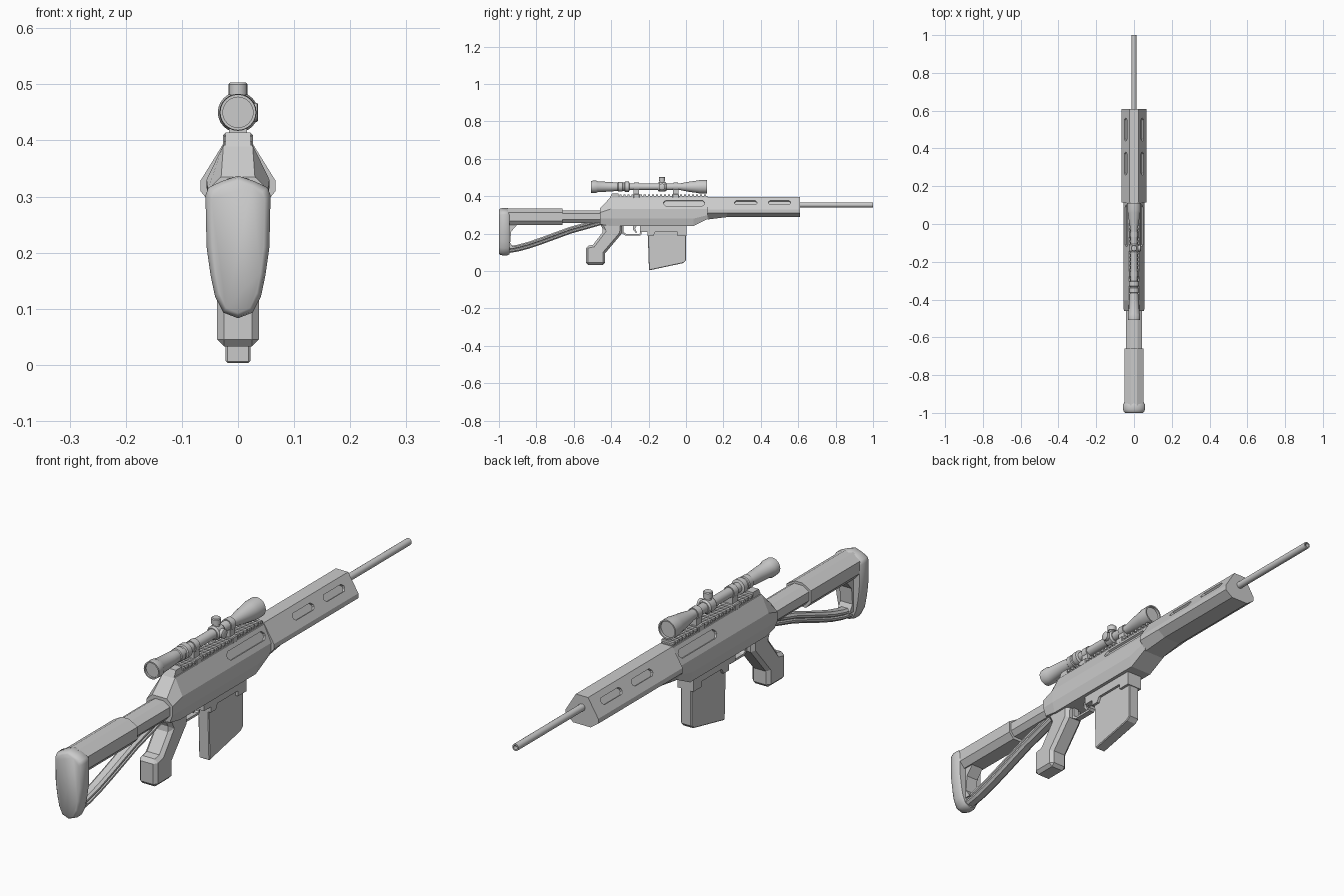
import bpy, bmesh, math
from mathutils import Matrix, Vector


def loft(name, rings, smooth=None):
    """Skin a list of equal-length point rings and cap both ends."""
    bm = bmesh.new()
    vs = [[bm.verts.new(p) for p in r] for r in rings]
    n = len(vs[0])
    for a, b in zip(vs, vs[1:]):
        for i in range(n):
            bm.faces.new((a[i], a[(i + 1) % n], b[(i + 1) % n], b[i]))
    bm.faces.new(vs[0])
    bm.faces.new(vs[-1])
    bmesh.ops.recalc_face_normals(bm, faces=bm.faces)
    me = bpy.data.meshes.new(name)
    bm.to_mesh(me)
    bm.free()
    ob = bpy.data.objects.new(name, me)
    bpy.context.collection.objects.link(ob)
    bpy.ops.object.select_all(action='DESELECT')
    ob.select_set(True)
    bpy.context.view_layer.objects.active = ob
    if smooth:
        bpy.ops.object.shade_smooth_by_angle(angle=math.radians(smooth))
    return ob


def section(y, half):
    """Symmetric cross-section at y from (x, z) points of the right half, top to bottom."""
    left = [(-x, y, z) for x, z in reversed(half) if x > 0]
    return [(x, y, z) for x, z in half] + left


def plate(name, profile, w, chamfer=0.0):
    """Side (y, z) profile extruded symmetrically in x, optionally bevelled."""
    ob = loft(name, [[(x, y, z) for y, z in profile] for x in (-w, w)])
    if chamfer:
        m = ob.modifiers.new("chamfer", 'BEVEL')
        m.width, m.segments, m.limit_method = chamfer, 1, 'ANGLE'
        m.angle_limit = math.radians(60)
    return ob


def box(name, y0, y1, z0, z1, w, chamfer=0.0):
    return plate(name, [(y0, z0), (y1, z0), (y1, z1), (y0, z1)], w, chamfer)


def lathe(name, prof, origin, axis=(0, 1, 0), n=20):
    """Revolve (distance, radius) pairs round an axis through origin."""
    q = Vector((0, 0, 1)).rotation_difference(Vector(axis))
    rings = [[Vector(origin) + q @ Vector((r * math.cos(i * math.tau / n),
                                           r * math.sin(i * math.tau / n), d))
              for i in range(n)] for d, r in prof]
    return loft(name, rings, 35)


def cut_slot(target, x, y0, y1, z, height, tilt):
    """Recess a chamfered slot into both sloped upper faces."""
    c, h = height * 0.35, height / 2
    out = [(y0, h - c), (y0 + c, h), (y1 - c, h), (y1, h - c),
           (y1, c - h), (y1 - c, -h), (y0 + c, -h), (y0, c - h)]
    for s in (-1, 1):
        rot = Matrix.Rotation(-tilt, 3, 'Y')
        rings = []
        for d in (-0.009, 0.02):
            pts = [rot @ Vector((d, y, v)) for y, v in out]
            rings.append([(s * (p.x + x), p.y, p.z + z) for p in pts])
        cutter = loft("slot_cutter", rings)
        cutter.hide_render = True
        m = target.modifiers.new("slot", 'BOOLEAN')
        m.operation, m.object, m.solver = 'DIFFERENCE', cutter, 'EXACT'
        bpy.context.view_layer.objects.active = target
        bpy.ops.object.modifier_apply(modifier=m.name)
        bpy.data.objects.remove(cutter)


# Receiver body with sloped rear and rising front underside
receiver = loft("receiver", [
    section(-0.46, [(0.030, 0.335), (0.054, 0.312), (0.054, 0.28), (0.042, 0.250)]),
    section(-0.405, [(0.026, 0.392), (0.056, 0.330), (0.055, 0.28), (0.045, 0.240)]),
    section(0.04, [(0.026, 0.392), (0.056, 0.330), (0.055, 0.28), (0.045, 0.240)]),
    section(0.12, [(0.026, 0.392), (0.056, 0.330), (0.055, 0.30), (0.045, 0.280)])])
cut_slot(receiver, 0.041, -0.12, 0.10, 0.363, 0.032, math.atan2(0.03, 0.062))

# Handguard with slots, and the barrel
hand_half = [(0.025, 0.396), (0.067, 0.328), (0.067, 0.310), (0.036, 0.288)]
handguard = loft("handguard", [
    section(0.115, hand_half[:3] + [(0.040, 0.275)]),
    section(0.22, hand_half), section(0.61, hand_half)])
for a, b in ((0.26, 0.38), (0.44, 0.56)):
    cut_slot(handguard, 0.044, a, b, 0.365, 0.026, math.atan2(0.042, 0.068))
lathe("barrel", [(0.55, 0.013), (1.0, 0.013), (1.0, 0.008), (0.985, 0.008)],
      (0, 0, 0.353), n=16)

# Top rail with teeth and rear block
box("rail_base", -0.37, 0.115, 0.38, 0.400, 0.022)
for i in range(22):
    y = -0.355 + i * 0.0215
    box("rail_tooth", y, y + 0.011, 0.398, 0.408, 0.025)
plate("rail_rear_block", [(-0.415, 0.375), (-0.36, 0.375), (-0.36, 0.414), (-0.395, 0.414)], 0.022)

# Stock tube, rear sleeve and butt pad
loft("stock_tube", [section(y, [(0.018, 0.324), (0.043, 0.308), (0.043, 0.275), (0.026, 0.256)])
                    for y in (-0.67, -0.44)])
loft("stock_sleeve", [section(y, [(0.016, 0.333), (0.050, 0.313), (0.050, 0.268), (0.030, 0.245)])
                      for y in (-0.96, -0.66)])
pad = [(0, 0.337), (0.03, 0.327), (0.053, 0.316), (0.058, 0.302), (0.056, 0.21),
       (0.049, 0.16), (0.041, 0.122), (0.026, 0.093), (0, 0.083)]
loft("butt_pad", [section(y, [(x * k, 0.21 + (z - 0.21) * (1 - (1 - k) * 0.4)) for x, z in pad])
                  for y, k in ((-1.0, 0.82), (-0.993, 0.94), (-0.98, 1), (-0.955, 1), (-0.945, 0.88))], 50)

# Lower stock strut with grooved sides
path = [(-0.96, 0.112), (-0.90, 0.122), (-0.84, 0.138), (-0.77, 0.162), (-0.62, 0.217), (-0.44, 0.268)]
rings = []
for i, (y, z) in enumerate(path):
    a, b = path[max(i - 1, 0)], path[min(i + 1, len(path) - 1)]
    d = Vector((b[0] - a[0], b[1] - a[1])).normalized()
    half = [(0.012, 0.018), (0.021, 0.011), (0.021, 0.004), (0.016, 0.0),
            (0.021, -0.004), (0.021, -0.011), (0.012, -0.018)]
    full = half + [(-x, t) for x, t in reversed(half)]
    rings.append([(x, y - d.y * t, z + d.x * t) for x, t in full])
loft("stock_strut", rings)
plate("stock_upper_gusset", [(-0.95, 0.25), (-0.90, 0.25), (-0.935, 0.21), (-0.94, 0.15), (-0.92, 0.12), (-0.95, 0.12)], 0.025)

# Pistol grip
plate("grip", [(-0.46, 0.255), (-0.34, 0.255), (-0.343, 0.20), (-0.432, 0.095), (-0.432, 0.033),
               (-0.535, 0.033), (-0.535, 0.132), (-0.497, 0.14), (-0.44, 0.215)], 0.037, 0.012)

# Trigger guard and trigger
plate("trigger_guard", [(-0.345, 0.245), (-0.345, 0.202), (-0.325, 0.190), (-0.245, 0.190), (-0.237, 0.198),
                        (-0.237, 0.245), (-0.245, 0.245), (-0.245, 0.202), (-0.25, 0.198),
                        (-0.32, 0.198), (-0.333, 0.206), (-0.333, 0.245)], 0.011)
plate("trigger", [(-0.282, 0.245), (-0.262, 0.245), (-0.272, 0.225), (-0.262, 0.205),
                  (-0.268, 0.203), (-0.284, 0.222)], 0.005)

# Magazine and stepped magazine well
plate("magazine", [(-0.198, 0.003), (-0.015, 0.042), (0.0, 0.056), (0.0, 0.22), (-0.205, 0.22)], 0.022, 0.003)
plate("magazine_well", [(-0.245, 0.245), (-0.245, 0.208), (-0.205, 0.208), (-0.205, 0.187), (-0.175, 0.187),
                        (-0.165, 0.207), (-0.045, 0.207), (-0.045, 0.187), (0.003, 0.187), (0.003, 0.245)], 0.032)

# Telescopic sight: body, turret collar, knobs and mounts
lathe("scope_body", [
    (-0.500, 0.027), (-0.507, 0.027), (-0.507, 0.032), (-0.48, 0.033), (-0.472, 0.029), (-0.40, 0.025),
    (-0.365, 0.022), (-0.362, 0.025), (-0.340, 0.025), (-0.337, 0.022), (-0.330, 0.022), (-0.327, 0.027),
    (-0.305, 0.027), (-0.302, 0.018), (-0.03, 0.018), (0.01, 0.026), (0.06, 0.033), (0.075, 0.036),
    (0.112, 0.036), (0.112, 0.031), (0.102, 0.031)], (0, 0, 0.45), n=24)
lathe("turret_collar", [(-0.15, 0.021), (-0.143, 0.026), (-0.112, 0.026), (-0.105, 0.021)], (0, 0, 0.45))
knob = [(0, 0.013), (0.031, 0.013), (0.031, 0.017), (0.050, 0.017), (0.053, 0.014)]
lathe("top_knob", knob, (0, -0.128, 0.45), (0, 0, 1), 16)
lathe("side_knob", [(d * 0.68, r) for d, r in knob], (0, -0.128, 0.45), (1, 0, 0), 16)
for y in (-0.265, -0.055):
    box("scope_mount", y - 0.015, y + 0.015, 0.398, 0.44, 0.016)
    box("mount_clamp", y - 0.017, y + 0.017, 0.388, 0.412, 0.027, 0.003)
    lathe("scope_ring", [(-0.013, 0.022), (0.013, 0.022)], (0, y, 0.45))
